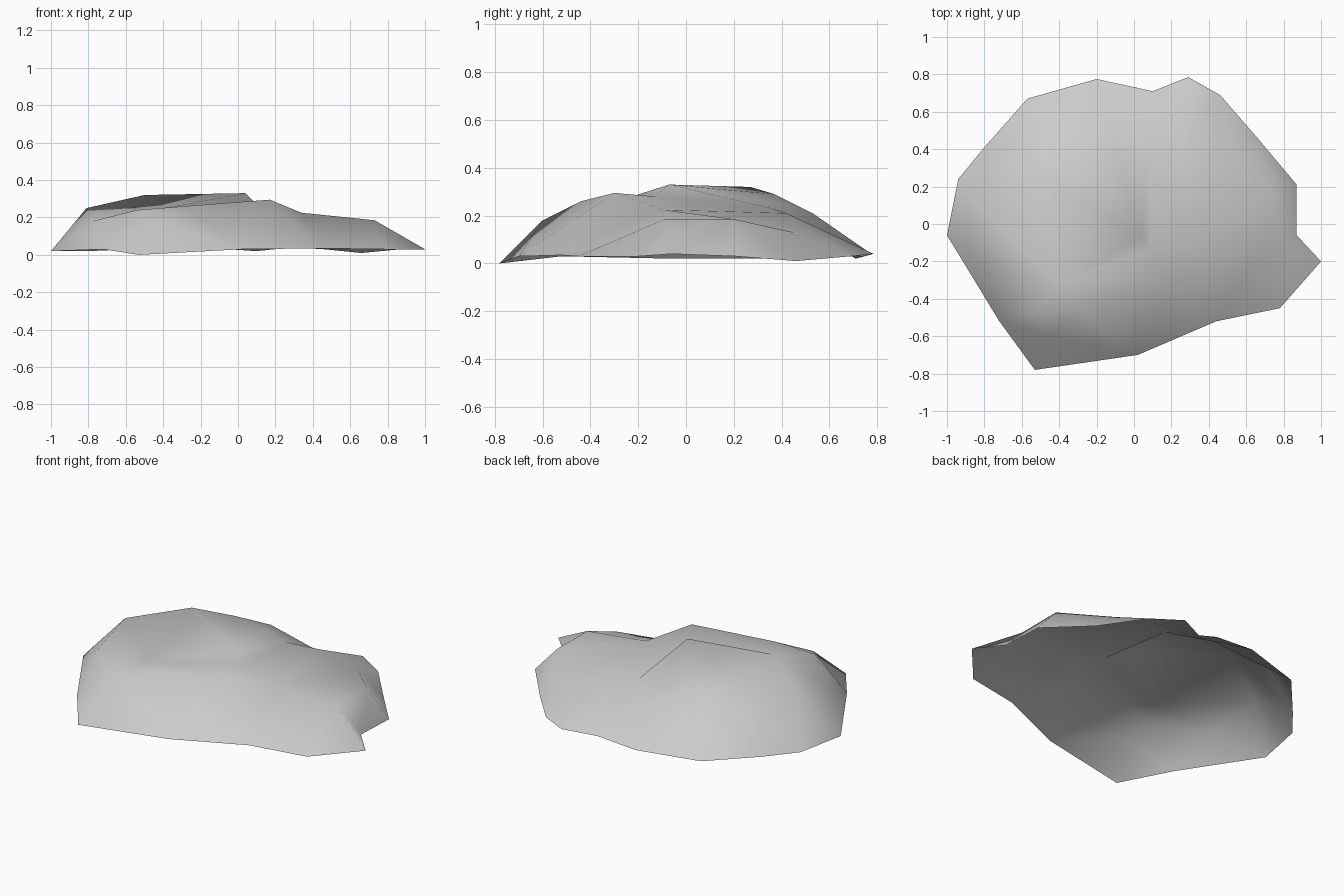
import bpy
import bmesh
from mathutils import Vector
from mathutils.geometry import delaunay_2d_cdt

# Remove the default cube
cube = bpy.data.objects.get("Cube")
if cube:
    bpy.data.objects.remove(cube, do_unlink=True)


def make_material(name, colour):
    """One flat colour, visible in both viewport and render."""
    material = bpy.data.materials.new(name)
    material.use_nodes = True
    material.diffuse_color = colour
    shader = material.node_tree.nodes["Principled BSDF"]
    shader.inputs["Base Color"].default_value = colour
    shader.inputs["Roughness"].default_value = 1
    return material


def chain(names, closed=False):
    """Pairs of neighbouring names along a line or loop."""
    pairs = list(zip(names, names[1:]))
    if closed:
        pairs.append((names[-1], names[0]))
    return pairs


# Ground outline of the rock, an open irregular loop lying close to the floor
outline = [
    (-.53, -.78, 0), (.02, -.7, .03), (.44, -.52, .035), (.78, -.45, .03),
    (1, -.2, .03), (.87, -.06, .04), (.87, .21, .03), (.66, .46, .01),
    (.46, .69, .03), (.29, .785, .04), (.1, .71, .02), (-.2, .775, .04),
    (-.57, .67, .03), (-.8, .41, .02), (-.94, .24, .02), (-1, -.06, .02),
    (-.72, -.52, .03),
]

# Shoulders and crown of the rock
crown = {
    "peak": (.04, -.07, .33),
    "ledge_front": (-.39, -.32, .25),
    "ledge_back": (-.09, .4, .25),
    "plateau": (-.5, .27, .32),
    "plateau_back": (-.28, .37, .29),
    "gully": (.09, -.13, .28),
    "gully_back": (.08, .36, .23),
    "lip": (.17, -.3, .295),
    "lip_left": (-.29, -.44, .26),
    "corner_front": (-.54, -.47, .24),
    "brow_front": (-.44, -.6, .18),
    "shoulder_left": (-.81, .07, .25),
    "cheek_left": (-.78, -.25, .18),
    "shoulder_back": (-.15, .53, .21),
    "cheek_back": (-.6, .45, .21),
    "saddle": (.34, -.1, .225),
    "hump_back": (.25, .42, .21),
    "shelf_front": (.73, -.09, .185),
    "shelf_back": (.73, .2, .185),
    "slope_right": (.5, .45, .13),
}

points = {f"outline_{i}": p for i, p in enumerate(outline)}
edges = chain(list(points), closed=True)
points.update(crown)

# Ridge lines that the surface must follow
edges += chain(["ledge_front", "peak", "ledge_back", "shoulder_back"])
edges += chain(["ledge_front", "gully", "gully_back", "shoulder_back"])
edges += chain(["corner_front", "lip_left", "lip", "saddle", "shelf_front", "shelf_back"])
edges += chain(["ledge_front", "lip"])
edges += chain(["shoulder_left", "plateau", "peak"])
edges += chain(["plateau", "plateau_back", "ledge_back"])

# Span the outline and ridges with a single triangulated skin
names = list(points)
index = {name: i for i, name in enumerate(names)}
flat = [Vector(points[name][:2]) for name in names]
links = [(index[a], index[b]) for a, b in edges]
verts, _, faces, sources, _, _ = delaunay_2d_cdt(flat, links, [], 1, 1e-5)

bm = bmesh.new()
skin = []
for position, source in zip(verts, sources):
    height = points[names[source[0]]][2] if source else .2
    skin.append(bm.verts.new((position.x, position.y, height)))
for face in faces:
    bm.faces.new([skin[i] for i in face]).smooth = True
bm.normal_update()
for face in bm.faces:
    if face.normal.z < 0:
        face.normal_flip()

mesh = bpy.data.meshes.new("rock_shell")
bm.to_mesh(mesh)
bm.free()
mesh.materials.append(make_material("stone_grey", (.6, .6, .6, 1)))
rock = bpy.data.objects.new("rock_shell", mesh)
bpy.context.collection.objects.link(rock)
